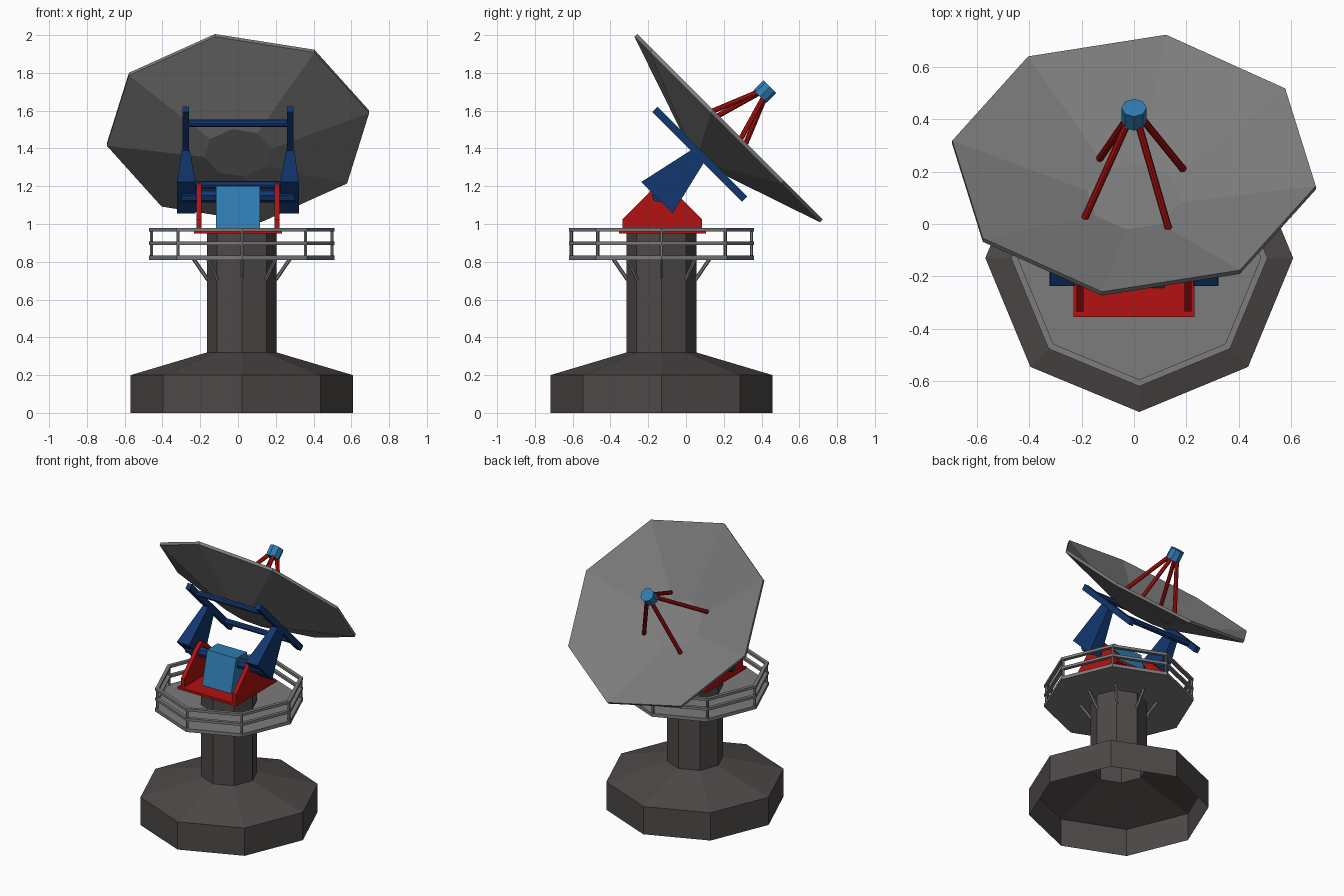
import bpy, bmesh, math
from mathutils import Vector, Matrix

if "Cube" in bpy.data.objects:
    bpy.data.objects.remove(bpy.data.objects["Cube"])

def material(name, rgb):
    m = bpy.data.materials.new(name)
    m.diffuse_color = (*rgb, 1)
    m.use_nodes = True
    m.node_tree.nodes["Principled BSDF"].inputs["Base Color"].default_value = m.diffuse_color
    return m

GREY = material("grey metal", (0.20, 0.20, 0.20))
STONE = material("dark concrete", (0.075, 0.066, 0.064))
RED = material("red paint", (0.45, 0.006, 0.006))
NAVY = material("navy blue", (0.006, 0.038, 0.155))
BLUE = material("light blue", (0.028, 0.20, 0.45))

CX, CY = 0.02, -0.13            # pedestal axis
S = math.sqrt(0.5)

def tilt(u, v, n):
    """Dish frame (x, up along the dish, out along its axis) to world."""
    return Vector((u, (n - v) * S, (n + v) * S))

def finish(bm, name, mat):
    bmesh.ops.remove_doubles(bm, verts=bm.verts, dist=1e-5)
    bmesh.ops.recalc_face_normals(bm, faces=bm.faces)
    me = bpy.data.meshes.new(name)
    bm.to_mesh(me)
    bm.free()
    me.materials.append(mat)
    ob = bpy.data.objects.new(name, me)
    bpy.context.collection.objects.link(ob)
    return ob

def lathe(name, mat, profile, place, sides=8, turn=0.0, closed=False):
    """Turn (radius, height) points around an axis; place maps to world."""
    bm = bmesh.new()
    rings = []
    for r, h in profile:
        rings.append([bm.verts.new(place(r * math.cos(a), r * math.sin(a), h))
                      for a in (turn + math.tau * i / sides for i in range(sides))])
    for k in range(len(rings) if closed else len(rings) - 1):
        a, b = rings[k], rings[(k + 1) % len(rings)]
        ra, rb = profile[k][0], profile[(k + 1) % len(rings)][0]
        if ra == 0 and rb == 0:
            continue
        for i in range(sides):
            j = (i + 1) % sides
            if rb == 0:
                bm.faces.new((a[i], a[j], b[i]))
            elif ra == 0:
                bm.faces.new((a[i], b[j], b[i]))
            else:
                bm.faces.new((a[i], a[j], b[j], b[i]))
    bmesh.ops.dissolve_degenerate(bm, edges=bm.edges, dist=1e-6)
    return finish(bm, name, mat)

def rods(name, mat, pairs, radius, sides=8):
    """Straight round bars between pairs of points, as one object."""
    bm = bmesh.new()
    for a, b in pairs:
        a, b = Vector(a), Vector(b)
        rot = (b - a).to_track_quat('Z', 'Y').to_matrix().to_4x4()
        bmesh.ops.create_cone(bm, cap_ends=True, segments=sides, radius1=radius,
                              radius2=radius, depth=(b - a).length,
                              matrix=Matrix.Translation((a + b) / 2) @ rot)
    return finish(bm, name, mat)

def loft(name, mat, low, high):
    """Solid between two matching outlines."""
    bm = bmesh.new()
    a = [bm.verts.new(p) for p in low]
    b = [bm.verts.new(p) for p in high]
    bm.faces.new(a)
    bm.faces.new(b)
    for i in range(len(a)):
        j = (i + 1) % len(a)
        bm.faces.new((a[i], a[j], b[j], b[i]))
    return finish(bm, name, mat)

def rect(place, x0, x1, y0, y1, h):
    return [place(x0, y0, h), place(x1, y0, h), place(x1, y1, h), place(x0, y1, h)]

def world(x, y, z):
    return Vector((x, y, z))

def pedestal(x, y, z):
    return Vector((x + CX, y + CY, z))

def polar(r, k, z):
    a = k * math.tau / 8
    return pedestal(r * math.cos(a), r * math.sin(a), z)

# Hollow foot and column, open underneath
lathe("base_and_column", STONE,
      [(0.588, 0), (0.588, 0.2), (0.185, 0.32), (0.185, 0.952), (0, 0.952)], pedestal)

# Platform with railing and brackets
lathe("platform_floor", GREY, [(0, 0.81), (0.49, 0.81), (0.49, 0.834), (0, 0.834)], pedestal)
for name, z in (("middle_rail", 0.89), ("top_rail", 0.96)):
    lathe(name, GREY, [(0.464, z), (0.49, z), (0.49, z + 0.018), (0.464, z + 0.018)],
          pedestal, closed=True)
rods("railing_posts", GREY, [(polar(0.477, k, 0.83), polar(0.477, k, 0.965)) for k in range(8)], 0.009, 6)
rods("platform_brackets", GREY, [(polar(0.18, k, 0.705), polar(0.255, k, 0.815)) for k in range(8)], 0.010, 6)

# Turntable: plate and two cheeks
loft("turntable_plate", RED, rect(world, -0.232, 0.232, -0.355, 0.105, 0.95),
     rect(world, -0.232, 0.232, -0.355, 0.105, 0.968))
CHEEK = [(-0.335, 0.96), (0.085, 0.96), (0.085, 1.025), (-0.09, 1.20),
         (-0.125, 1.215), (-0.16, 1.20), (-0.335, 1.025)]
for side, s in (("left", -1), ("right", 1)):
    loft(side + "_cheek", RED, [(s * 0.192, y, z) for y, z in CHEEK],
         [(s * 0.22, y, z) for y, z in CHEEK])

# Drive housing with sloped front and back
loft("drive_housing", BLUE, rect(world, -0.116, 0.116, -0.245, -0.005, 0.965),
     rect(world, -0.116, 0.116, -0.185, -0.065, 1.2))
rods("tilt_axle", NAVY, [((-0.3, -0.145, 1.15), (0.3, -0.145, 1.15))], 0.035)

# Tilting yoke: tapered arms, long rails and cross bars
VM = 0.917
for side, s in (("left", -1), ("right", 1)):
    loft(side + "_arm", NAVY, rect(tilt, s * 0.225, s * 0.322, VM - 0.12, VM + 0.115, 0.696),
         rect(tilt, s * 0.255, s * 0.298, VM - 0.047, VM + 0.047, 1.005))
    loft(side + "_dish_rail", NAVY, rect(tilt, s * 0.26, s * 0.294, VM - 0.336, VM + 0.336, 1.0),
         rect(tilt, s * 0.26, s * 0.294, VM - 0.336, VM + 0.336, 1.04))
rods("cross_bars", NAVY, [(tilt(-0.27, VM + d, 1.02), tilt(0.27, VM + d, 1.02))
                          for d in (-0.23, 0.23)], 0.02)

# Dish: thin eight-sided shell with a flat centre
def dish(u, v, n):
    return tilt(u, v + 0.907, n)

lathe("dish", GREY, [(0, 1.04), (0.18, 1.04), (0.705, 1.215), (0.705, 1.235), (0.18, 1.055), (0, 1.055)],
      dish, turn=math.radians(10))

# Receiver on four legs
lathe("receiver", BLUE, [(0, 1.46), (0.048, 1.46), (0.048, 1.535), (0, 1.535)], dish)
legs = []
for k in range(4):
    a = math.radians(55 + 90 * k)
    c, s = math.cos(a), math.sin(a)
    legs.append((dish(0.23 * c, 0.23 * s, 1.07), dish(0.03 * c, 0.03 * s, 1.47)))
rods("receiver_legs", RED, legs, 0.014)
